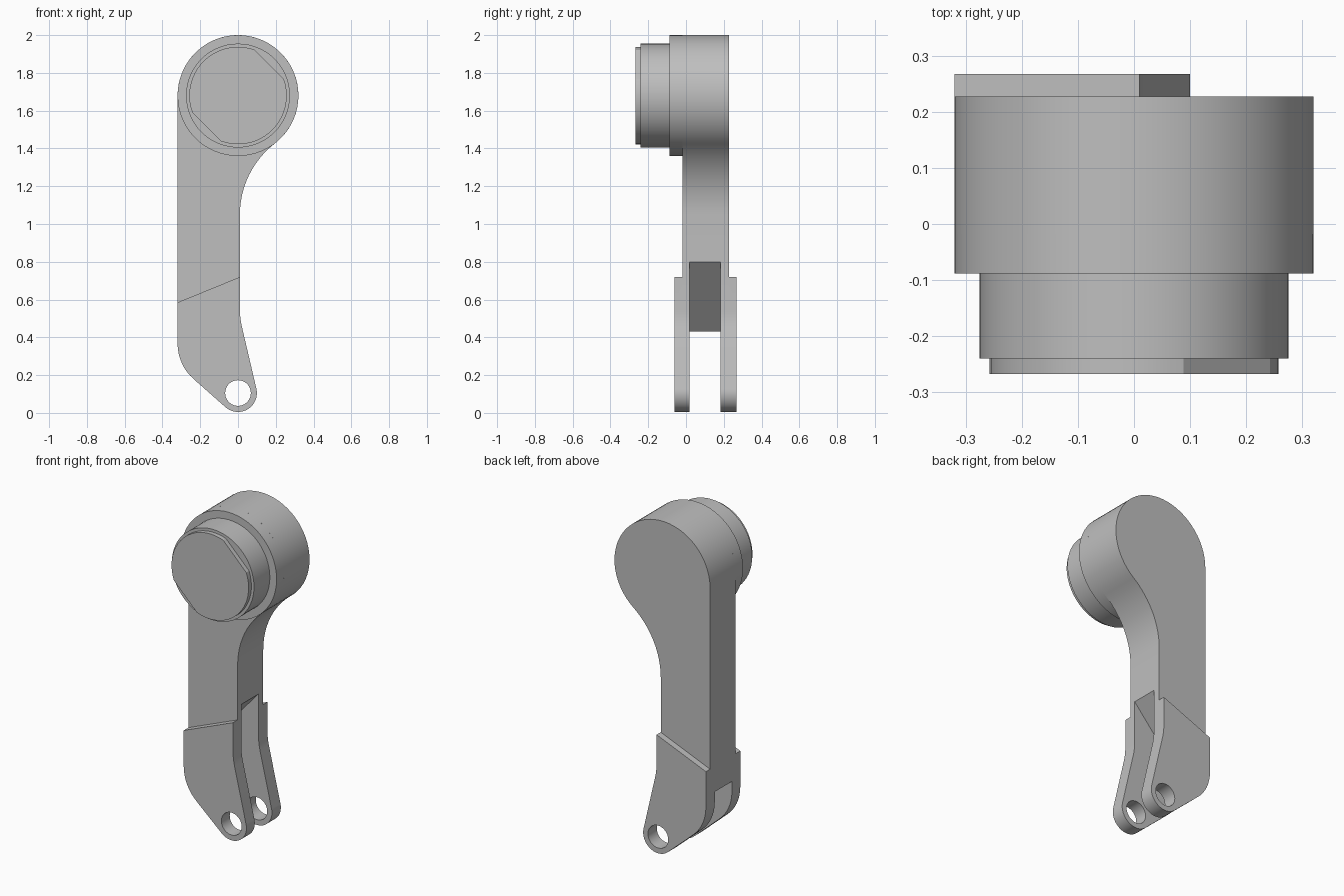
import bpy
import bmesh
from math import cos, sin, radians

cube = bpy.data.objects.get("Cube")
if cube:
    bpy.data.objects.remove(cube, do_unlink=True)

grey = bpy.data.materials.new("plain grey")
grey.use_nodes = True
grey.diffuse_color = (0.52, 0.52, 0.52, 1)
grey.node_tree.nodes["Principled BSDF"].inputs["Base Color"].default_value = grey.diffuse_color


def arc(cx, cz, r, start, end, steps):
    """Points along an arc in the x-z plane, angles in degrees."""
    angles = [radians(start + (end - start) * i / steps) for i in range(steps + 1)]
    return [(cx + r * cos(a), cz + r * sin(a)) for a in angles]


def prism(name, outline, y0, y1):
    """Extrude an x-z outline from y0 to y1."""
    bm = bmesh.new()
    face = bm.faces.new([bm.verts.new((x, y0, z)) for x, z in outline])
    new = bmesh.ops.extrude_face_region(bm, geom=[face])["geom"]
    moved = [v for v in new if isinstance(v, bmesh.types.BMVert)]
    bmesh.ops.translate(bm, verts=moved, vec=(0, y1 - y0, 0))
    bmesh.ops.recalc_face_normals(bm, faces=bm.faces)
    mesh = bpy.data.meshes.new(name)
    bm.to_mesh(mesh)
    bm.free()
    mesh.materials.append(grey)
    obj = bpy.data.objects.new(name, mesh)
    bpy.context.collection.objects.link(obj)
    return obj


def select(obj):
    bpy.ops.object.select_all(action="DESELECT")
    obj.select_set(True)
    bpy.context.view_layer.objects.active = obj


def cut(obj, outline, y0, y1):
    """Remove a prism from an object."""
    cutter = prism("cutter", outline, y0, y1)
    cutter.hide_render = True
    mod = obj.modifiers.new("cut", "BOOLEAN")
    mod.operation = "DIFFERENCE"
    mod.solver = "EXACT"
    mod.object = cutter
    select(obj)
    bpy.ops.object.modifier_apply(modifier=mod.name)
    bpy.data.objects.remove(cutter, do_unlink=True)


HUB_Z, PIN_Z = 1.68, 0.105
FRONT, BACK = -0.018, 0.227

# Arm: one silhouette running round the hub, elbow and pin eye
outline = (
    arc(0, HUB_Z, 0.32, -52.4, 180, 40)
    + arc(-0.07, 0.367, 0.25, 180, 228.7, 8)
    + arc(0, PIN_Z, 0.1, 228.7, 373.1, 20)
    + arc(0.41, 0.548, 0.4, 193.1, 180, 5)
    + arc(0.485, 1.05, 0.475, 180, 128, 12)
)
arm = prism("arm", outline, -0.062, 0.267)

# Thin the arm above the sloping shoulder of the fork
above_shoulder = [(-0.5, 0.511), (0.5, 0.92), (0.5, 2.2), (-0.5, 2.2)]
cut(arm, above_shoulder, -0.3, FRONT)
cut(arm, above_shoulder, BACK, 0.5)

# Fork slot with a sloping roof, and the pin hole
cut(arm, [(-0.5, 0.228), (-0.5, -0.2), (0.2, -0.2), (0.2, 1.013)], 0.018, 0.182)
cut(arm, arc(0, PIN_Z, 0.068, 0, 350, 35), -0.3, 0.5)

# Hub, collar and flat-sided end cap stacked towards the front
hub = prism("hub", arc(0, HUB_Z, 0.32, 0, 354, 59), -0.088, FRONT)
collar = prism("collar", arc(0, HUB_Z, 0.275, 0, 354, 59), -0.24, -0.088)
cap_outline = arc(0, HUB_Z, 0.258, 70, 200, 22) + arc(0, HUB_Z, 0.258, 250, 380, 22)
cap = prism("end_cap", cap_outline, -0.267, -0.24)

for part in (arm, hub, collar, cap):
    select(part)
    bpy.ops.object.shade_smooth_by_angle(angle=radians(20))
